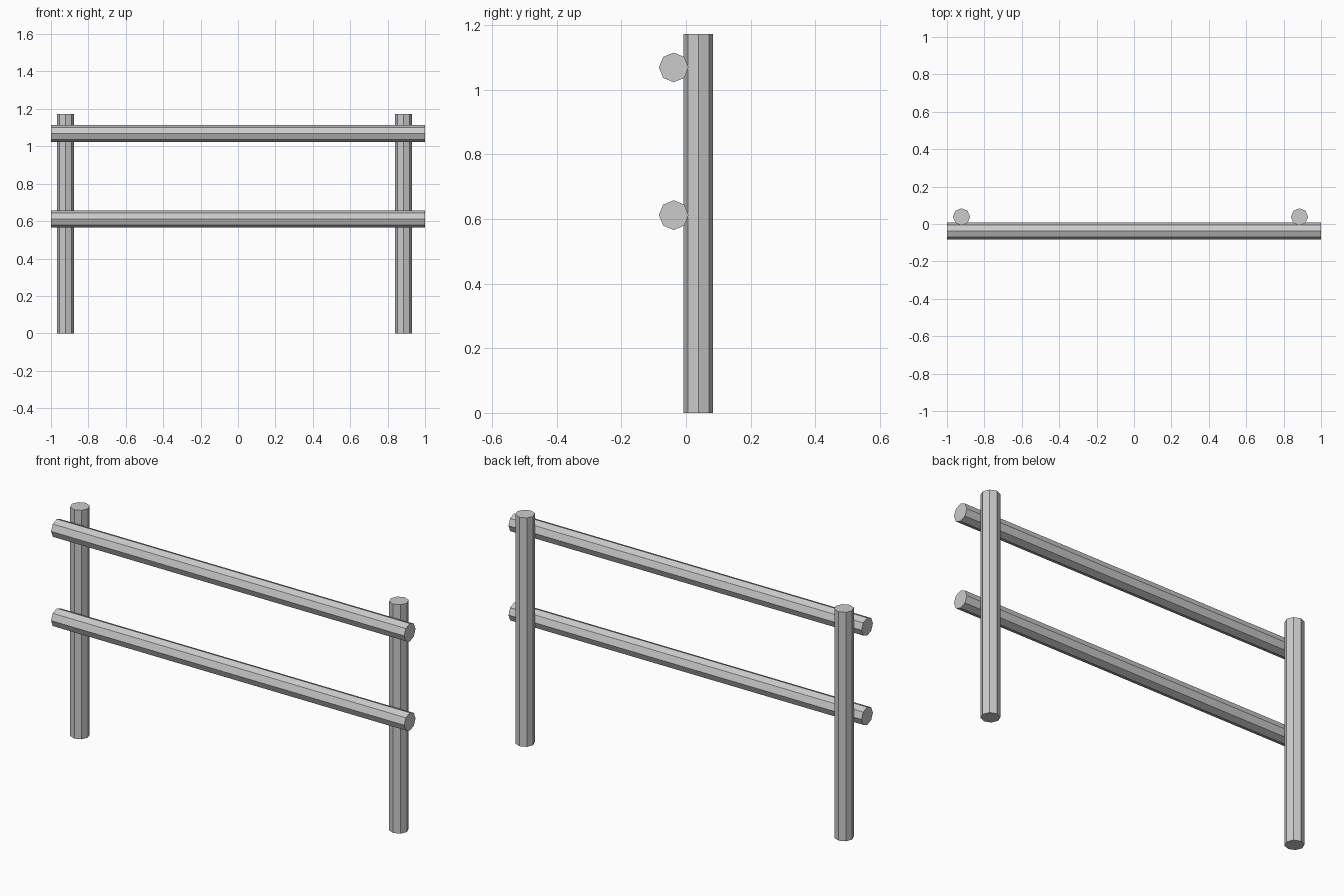
import bpy
from math import pi

if "Cube" in bpy.data.objects:
    bpy.data.objects.remove(bpy.data.objects["Cube"])

RADIUS = 0.046


def pole(name, location, length, rotation=(0, 0, 0)):
    """Eight-sided flat-shaded pole."""
    bpy.ops.mesh.primitive_cylinder_add(
        vertices=8, radius=RADIUS, depth=length, location=location, rotation=rotation)
    bpy.context.object.name = name


# Upright posts, set behind the rails
POST_HEIGHT = 1.172
for name, x in (("left_post", -0.922), ("right_post", 0.885)):
    pole(name, (x, 0.038, POST_HEIGHT / 2), POST_HEIGHT)

# Horizontal rails across the front
for name, z in (("lower_rail", 0.612), ("upper_rail", 1.069)):
    pole(name, (0, -0.038, z), 2.0, (0, pi / 2, 0))
